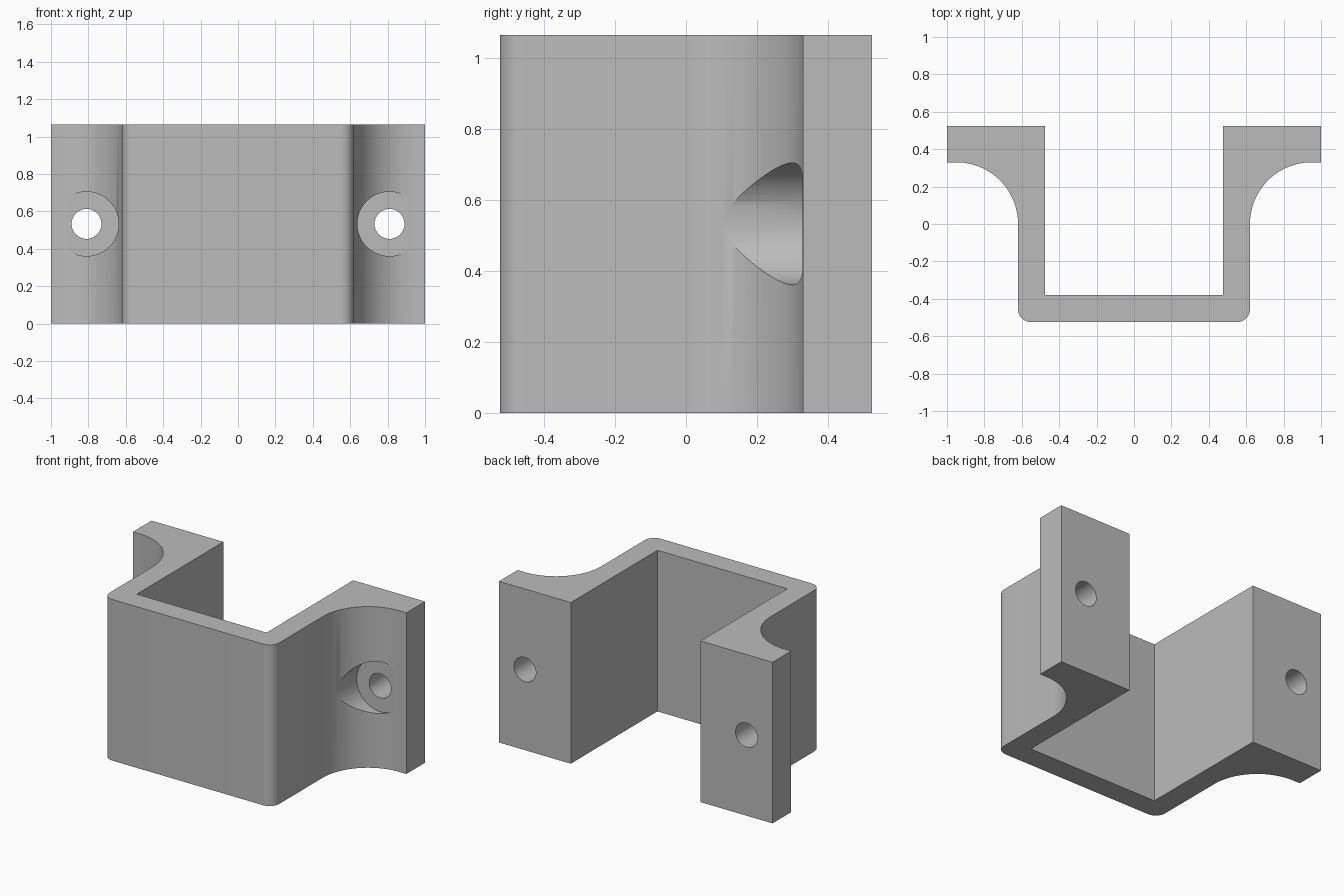
import bpy, bmesh, math
from mathutils import Matrix

cube = bpy.data.objects.get("Cube")
if cube:
    bpy.data.objects.remove(cube, do_unlink=True)

HEIGHT, DEPTH, FLANGE = 1.065, 0.525, 0.33
WALL_OUT, WALL_IN, FLOOR_IN = 0.62, 0.475, -0.38
HOLE_X, HOLE_Z = 0.81, 0.533

grey = bpy.data.materials.new("plain_grey")
grey.use_nodes = True
colour = (0.5, 0.5, 0.5, 1)
grey.diffuse_color = colour
grey.node_tree.nodes["Principled BSDF"].inputs["Base Color"].default_value = colour


def arc(cx, cy, r, start, end, steps):
    """Points along a circular arc, angles in degrees."""
    angles = [math.radians(start + (end - start) * i / steps) for i in range(steps + 1)]
    return [(cx + r * math.cos(a), cy + r * math.sin(a)) for a in angles]


def make_object(name, bm):
    mesh = bpy.data.meshes.new(name)
    bmesh.ops.recalc_face_normals(bm, faces=bm.faces)
    bm.to_mesh(mesh)
    bm.free()
    mesh.materials.append(grey)
    obj = bpy.data.objects.new(name, mesh)
    bpy.context.collection.objects.link(obj)
    return obj


def cylinder_cutter(name, x, radius, y0, y1):
    """Cylinder running front to back."""
    bm = bmesh.new()
    place = Matrix.Translation((x, (y0 + y1) / 2, HOLE_Z)) @ Matrix.Rotation(math.pi / 2, 4, "X")
    bmesh.ops.create_cone(bm, cap_ends=True, segments=64, radius1=radius,
                          radius2=radius, depth=y1 - y0, matrix=place)
    obj = make_object(name, bm)
    obj.hide_render = True
    return obj


# Bracket: half profile with rounded corner and concave fillet, mirrored and extruded
half = arc(WALL_OUT - 0.07, -DEPTH + 0.07, 0.07, -90, 0, 10)
half += arc(0.95, 0, FLANGE, 180, 90, 32)
half += [(1, FLANGE), (1, DEPTH), (WALL_IN, DEPTH), (WALL_IN, FLOOR_IN)]
outline = half + [(-x, y) for x, y in reversed(half)]
bm = bmesh.new()
base = bm.faces.new([bm.verts.new((x, y, 0)) for x, y in outline])
raised = bmesh.ops.extrude_face_region(bm, geom=[base])["geom"]
bmesh.ops.translate(bm, vec=(0, 0, HEIGHT),
                    verts=[v for v in raised if isinstance(v, bmesh.types.BMVert)])
bracket = make_object("mounting_bracket", bm)

# Screw holes and their counterbores in both flanges
cutters = []
for side, x in (("left", HOLE_X), ("right", -HOLE_X)):
    cutters.append(cylinder_cutter(side + "_counterbore_cutter", x, 0.172, -0.6, FLANGE - 0.002))
    cutters.append(cylinder_cutter(side + "_screw_hole_cutter", x, 0.08, 0.2, 0.7))
for cutter in cutters:
    mod = bracket.modifiers.new(cutter.name, "BOOLEAN")
    mod.operation = "DIFFERENCE"
    mod.solver = "EXACT"
    mod.object = cutter

bpy.context.view_layer.objects.active = bracket
bracket.select_set(True)
for mod in list(bracket.modifiers):
    bpy.ops.object.modifier_apply(modifier=mod.name)
for cutter in cutters:
    bpy.data.objects.remove(cutter, do_unlink=True)
bpy.ops.object.shade_smooth_by_angle(angle=math.radians(30))
